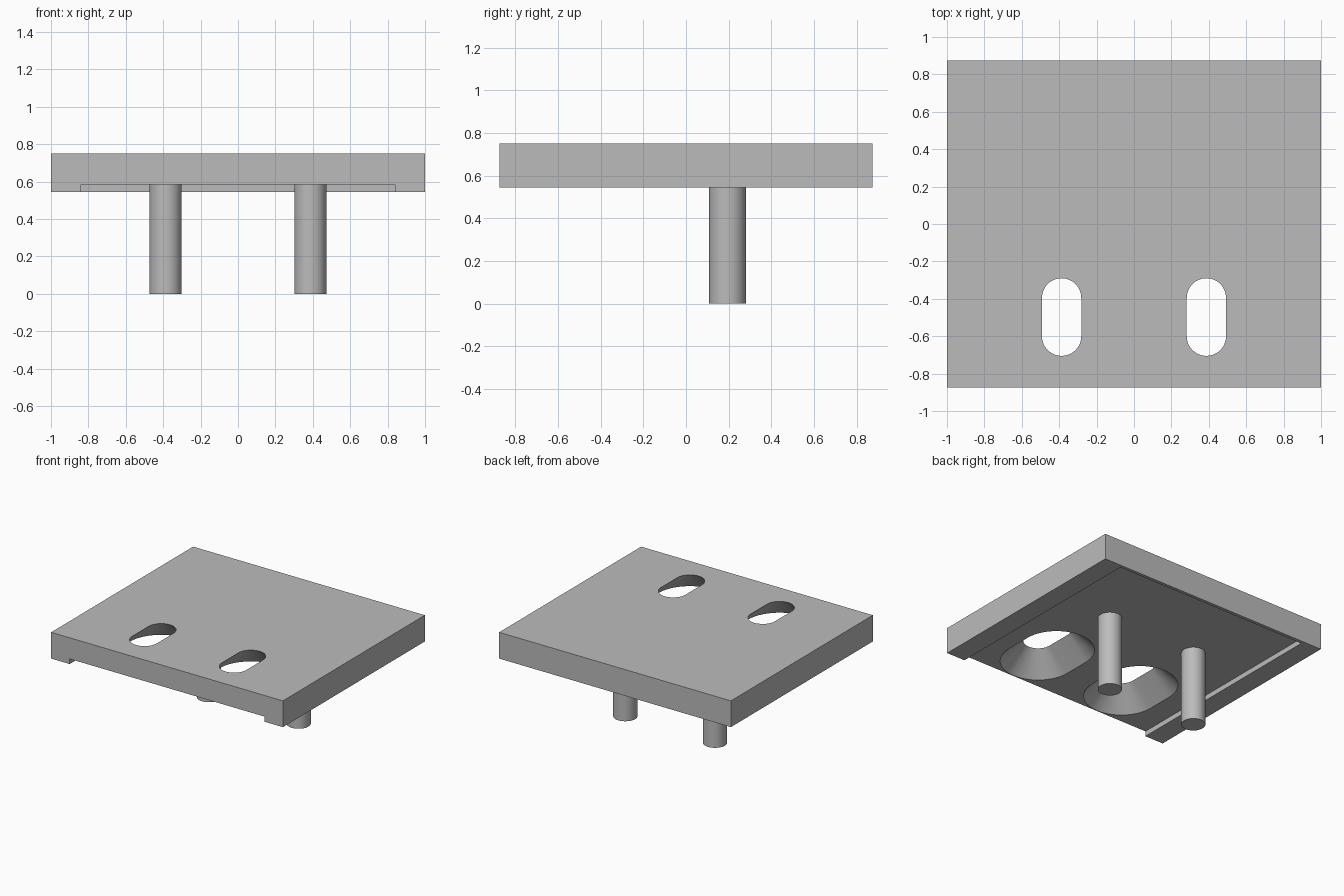
import bpy, bmesh, math

if "Cube" in bpy.data.objects:
    bpy.data.objects.remove(bpy.data.objects["Cube"], do_unlink=True)

TOP, BOTTOM, RECESS = 0.75, 0.545, 0.585
HOLE_X = 0.387

grey = bpy.data.materials.new("plain grey")
grey.use_nodes = True
colour = (0.5, 0.5, 0.5, 1)
grey.diffuse_color = colour
grey.node_tree.nodes["Principled BSDF"].inputs["Base Color"].default_value = colour


def make_object(name, bm):
    bmesh.ops.recalc_face_normals(bm, faces=bm.faces)
    mesh = bpy.data.meshes.new(name)
    bm.to_mesh(mesh)
    bm.free()
    mesh.materials.append(grey)
    obj = bpy.data.objects.new(name, mesh)
    bpy.context.collection.objects.link(obj)
    return obj


def box(name, x, y0, y1, z0, z1):
    bm = bmesh.new()
    bmesh.ops.create_cube(bm, size=1)
    for v in bm.verts:
        v.co = (v.co.x * 2 * x,
                y1 if v.co.y > 0 else y0,
                z1 if v.co.z > 0 else z0)
    return make_object(name, bm)


def slot_ring(bm, x, y0, y1, r, z, steps=24):
    """Rounded slot outline running along y."""
    ring = []
    for cy, start in ((y1, 0), (y0, math.pi)):
        for i in range(steps + 1):
            a = start + math.pi * i / steps
            ring.append(bm.verts.new((x + r * math.cos(a), cy + r * math.sin(a), z)))
    return ring


def flared_slot(name, x):
    """Slot that widens downwards at 45 degrees."""
    bm = bmesh.new()
    low, high = [slot_ring(bm, x, -0.6, -0.395, 0.105 + TOP - z, z)
                 for z in (RECESS - 0.02, TOP + 0.02)]
    n = len(low)
    for i in range(n):
        j = (i + 1) % n
        bm.faces.new((low[i], low[j], high[j], high[i]))
    bm.faces.new(low[::-1])
    bm.faces.new(high)
    return make_object(name, bm)


def smooth(obj):
    bpy.ops.object.select_all(action="DESELECT")
    obj.select_set(True)
    bpy.context.view_layer.objects.active = obj
    bpy.ops.object.shade_smooth_by_angle(angle=math.radians(30))


# Plate with a shallow underside recess open at the front, and two slots
plate = box("plate", 1, -0.875, 0.875, BOTTOM, TOP)
cutters = [box("recess_cutter", 0.84, -1, 0.85, BOTTOM - 0.1, RECESS)]
cutters += [flared_slot("slot_cutter", s * HOLE_X) for s in (-1, 1)]
bpy.context.view_layer.objects.active = plate
for cutter in cutters:
    cutter.hide_render = True
    mod = plate.modifiers.new("cut", "BOOLEAN")
    mod.operation = "DIFFERENCE"
    mod.solver = "EXACT"
    mod.object = cutter
    bpy.ops.object.modifier_apply(modifier=mod.name)
for cutter in cutters:
    bpy.data.objects.remove(cutter, do_unlink=True)
smooth(plate)

# Round pins below the plate
for side, s in (("right", -1), ("left", 1)):
    bm = bmesh.new()
    bmesh.ops.create_cone(bm, cap_ends=True, segments=48,
                          radius1=0.086, radius2=0.086, depth=RECESS)
    bmesh.ops.translate(bm, verts=bm.verts, vec=(s * HOLE_X, 0.195, RECESS / 2))
    smooth(make_object("pin_" + side, bm))
